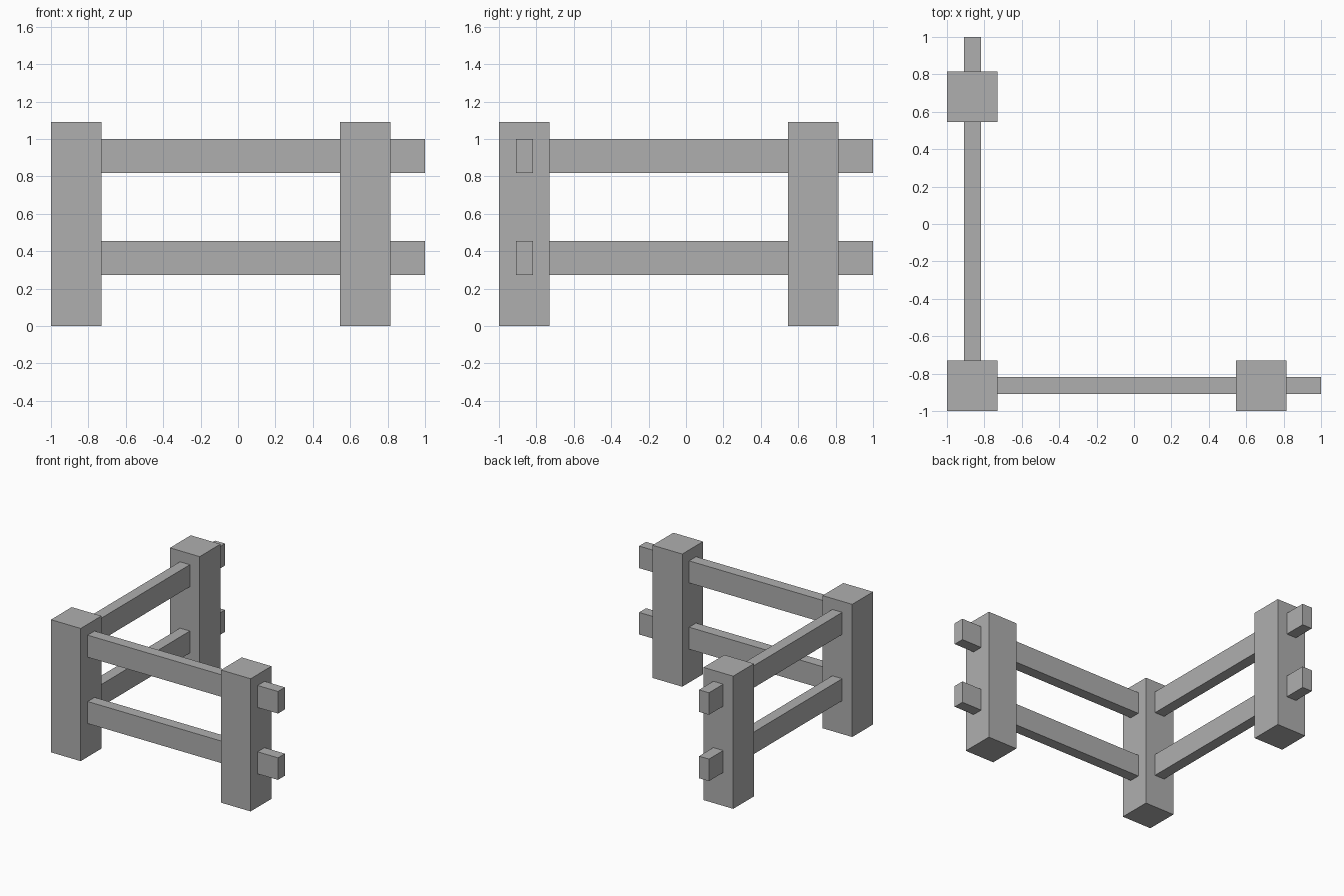
import bpy
import bmesh
from mathutils import Vector

cube = bpy.data.objects.get("Cube")
if cube:
    bpy.data.objects.remove(cube, do_unlink=True)

# Single flat grey
GREY = (0.43, 0.43, 0.43, 1)
grey = bpy.data.materials.new("plain_grey")
grey.use_nodes = True
grey.diffuse_color = GREY
grey.node_tree.nodes["Principled BSDF"].inputs["Base Color"].default_value = GREY


def box(name, low, high):
    """Add a flat-shaded box spanning two opposite corners."""
    low, high = Vector(low), Vector(high)
    bm = bmesh.new()
    bmesh.ops.create_cube(bm, size=1)
    bmesh.ops.scale(bm, vec=high - low, verts=bm.verts)
    mesh = bpy.data.meshes.new(name)
    bm.to_mesh(mesh)
    bm.free()
    mesh.materials.append(grey)
    obj = bpy.data.objects.new(name, mesh)
    obj.location = (low + high) / 2
    bpy.context.collection.objects.link(obj)


POST_WIDTH, POST_HEIGHT = 0.27, 1.09
CORNER, FAR = -1.0, 0.545
RAIL_SIDE = (-0.909, -0.819)
RAIL_START, RAIL_END = -0.82, 1.0
RAIL_HEIGHT = 0.181

# Square posts at the corner and near the end of each arm
for name, x, y in (("corner_post", CORNER, CORNER),
                   ("left_post", FAR, CORNER),
                   ("back_post", CORNER, FAR)):
    box(name, (x, y, 0), (x + POST_WIDTH, y + POST_WIDTH, POST_HEIGHT))

# Two rails per arm, running through the outer post
for level, z in (("lower", 0.274), ("upper", 0.819)):
    a, b = RAIL_SIDE
    top = z + RAIL_HEIGHT
    box(f"{level}_front_rail", (RAIL_START, a, z), (RAIL_END, b, top))
    box(f"{level}_side_rail", (a, RAIL_START, z), (b, RAIL_END, top))
